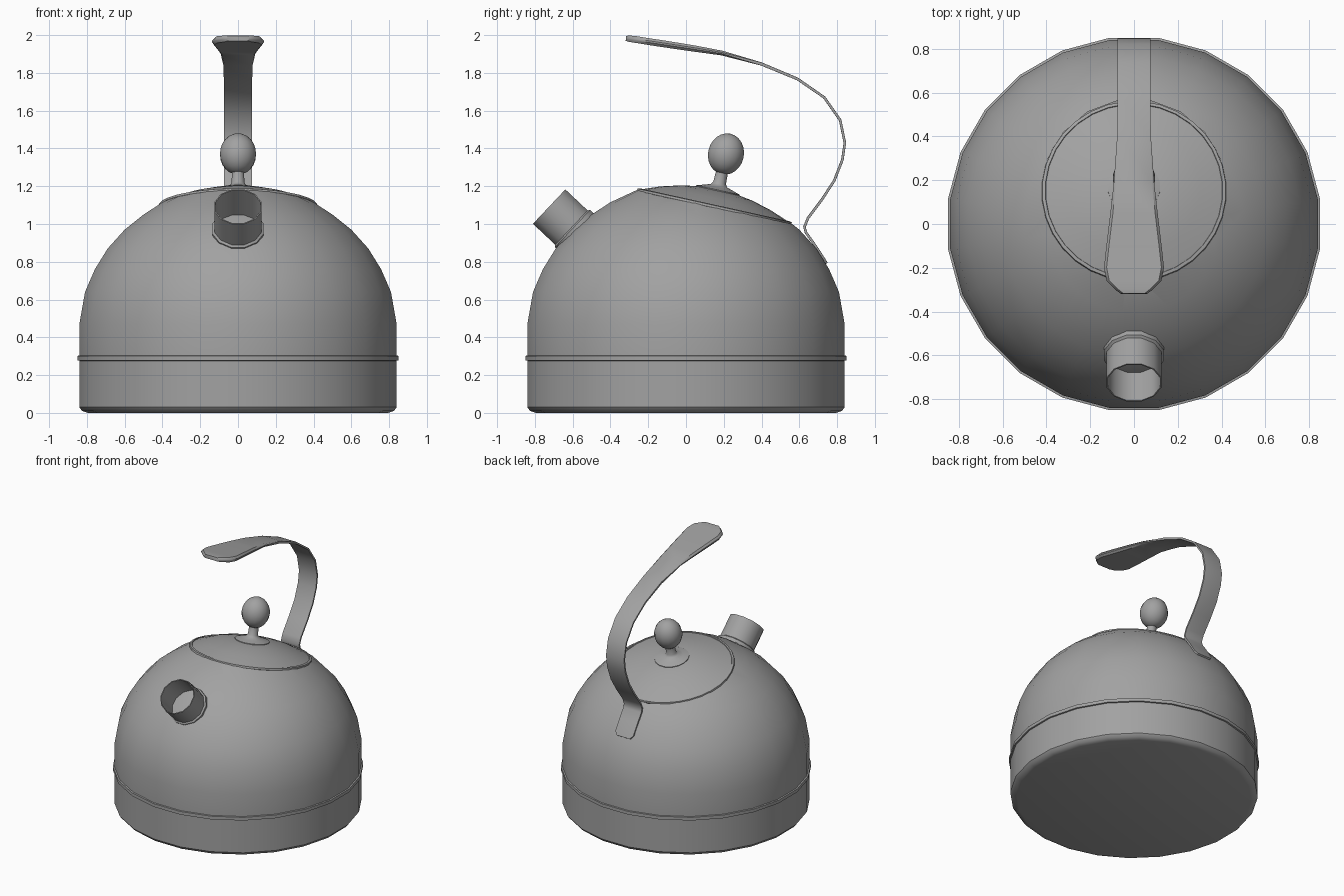
import bpy, bmesh, math
from mathutils import Matrix, Vector

cube = bpy.data.objects.get("Cube")
if cube:
    bpy.data.objects.remove(cube, do_unlink=True)

grey = bpy.data.materials.new("brushed grey")
grey.use_nodes = True
GREY = (0.36, 0.36, 0.36, 1)
grey.diffuse_color = GREY
grey.node_tree.nodes["Principled BSDF"].inputs["Base Color"].default_value = GREY


def finish(name, bm, angle=35):
    bmesh.ops.recalc_face_normals(bm, faces=bm.faces)
    mesh = bpy.data.meshes.new(name)
    bm.to_mesh(mesh)
    bm.free()
    mesh.materials.append(grey)
    ob = bpy.data.objects.new(name, mesh)
    bpy.context.collection.objects.link(ob)
    bpy.ops.object.select_all(action='DESELECT')
    ob.select_set(True)
    bpy.context.view_layer.objects.active = ob
    bpy.ops.object.shade_smooth_by_angle(angle=math.radians(angle))
    return ob


def lathe(profile, sides, matrix=Matrix()):
    """Spin (radius, height) points about z, with flat sides facing the axes."""
    bm = bmesh.new()
    grow = 1 / math.cos(math.pi / sides)
    rings = []
    for r, h in profile:
        if r == 0:
            rings.append([bm.verts.new((0, 0, h))] * sides)
        else:
            turns = [(i + 0.5) * math.tau / sides for i in range(sides)]
            rings.append([bm.verts.new((r * grow * math.cos(a), r * grow * math.sin(a), h))
                          for a in turns])
    for a, b in zip(rings, rings[1:]):
        for i in range(sides):
            j = (i + 1) % sides
            quad = list(dict.fromkeys((a[i], a[j], b[j], b[i])))
            bm.faces.new(quad)
    bm.transform(matrix)
    return bm


# Tilted frames shared by the lid parts and by the spout parts
lid_frame = Matrix.Translation((0, 0.15, 1.09)) @ Matrix.Rotation(math.radians(-12.4), 4, 'X')
spout_frame = Matrix.Translation((0, -0.595, 0.97)) @ Matrix.Rotation(math.radians(46.7), 4, 'X')

# Body: domed shell, sliced open along the tilted lid plane
body = lathe([(0, 0), (0.795, 0), (0.825, 0.01), (0.84, 0.03), (0.84, 0.29), (0.84, 0.47),
              (0.81, 0.64), (0.758, 0.76), (0.69, 0.87), (0.60, 0.97), (0.50, 1.05),
              (0.40, 1.115), (0.26, 1.18), (0.12, 1.215), (0, 1.22)], 24)
bmesh.ops.bisect_plane(body, geom=body.verts[:] + body.edges[:] + body.faces[:],
                       plane_co=lid_frame.translation,
                       plane_no=lid_frame.to_3x3() @ Vector((0, 0, 1)), clear_outer=True)
finish("body", body)

# Thin raised band around the body
finish("body_band", lathe([(0.835, 0.275), (0.85, 0.278), (0.85, 0.302), (0.835, 0.305)], 24))

# Lid with a narrow rim, then the knob on the same tilted axis
finish("lid", lathe([(0.41, -0.02), (0.42, -0.004), (0.418, 0.008), (0.404, 0.012),
                     (0.402, 0.007), (0.30, 0.046), (0.19, 0.076), (0.1, 0.09), (0, 0.095)],
                    32, lid_frame))
knob = [(0.118, 0.075), (0.118, 0.092), (0.08, 0.104), (0.045, 0.115), (0.034, 0.13), (0.032, 0.185)]
for k in range(2, 13):
    a = math.pi * k / 12
    knob.append((0.095 * math.sin(a) if k < 12 else 0, 0.287 - 0.11 * math.cos(a)))
finish("lid_knob", lathe(knob, 16, lid_frame), 50)

# Spout: open tube with a small collar where it meets the body
finish("spout", lathe([(0.125, -0.07), (0.125, 0.178), (0.119, 0.178), (0.119, -0.07)],
                      12, spout_frame))
finish("spout_collar", lathe([(0.136, -0.06), (0.136, 0.008), (0.125, 0.016)], 12, spout_frame))

# Handle: flat strip following a side path of (y, z, half width, thickness)
path = [(0.745, 0.792, 0.055, 0.012), (0.73, 0.815, 0.075, 0.014), (0.68, 0.892, 0.075, 0.014),
        (0.635, 0.955, 0.075, 0.014), (0.627, 0.985, 0.075, 0.014), (0.645, 1.03, 0.075, 0.014),
        (0.72, 1.13, 0.075, 0.014), (0.785, 1.23, 0.075, 0.014), (0.828, 1.34, 0.075, 0.014),
        (0.841, 1.43, 0.075, 0.014), (0.816, 1.55, 0.075, 0.014), (0.732, 1.67, 0.075, 0.014),
        (0.59, 1.768, 0.075, 0.015), (0.40, 1.847, 0.077, 0.017), (0.19, 1.905, 0.092, 0.025),
        (0.05, 1.928, 0.108, 0.033), (-0.10, 1.951, 0.126, 0.036), (-0.20, 1.966, 0.137, 0.036),
        (-0.26, 1.976, 0.125, 0.036), (-0.30, 1.981, 0.085, 0.034), (-0.318, 1.983, 0.06, 0.026)]
points = [Vector((0, y, z)) for y, z, w, t in path]
bm = bmesh.new()
loops = []
for i, (y, z, w, t) in enumerate(path):
    along = (points[min(i + 1, len(path) - 1)] - points[max(i - 1, 0)]).normalized()
    out = Vector((1, 0, 0)).cross(along) * t / 2
    edge = 0.25 if i > len(path) - 8 else 0.9      # thin rounded rim on the grip
    inset = min(t * 0.4, 0.012)
    section = [(w, edge), (w - inset, 1), (inset - w, 1), (-w, edge),
               (-w, -edge), (inset - w, -1), (w - inset, -1), (w, -edge)]
    loops.append([bm.verts.new(points[i] + Vector((x, 0, 0)) + out * s) for x, s in section])
for a, b in zip(loops, loops[1:]):
    for k in range(len(a)):
        n = (k + 1) % len(a)
        bm.faces.new((a[k], a[n], b[n], b[k]))
bm.faces.new(loops[0])
bm.faces.new(loops[-1])
finish("handle", bm, 40)
